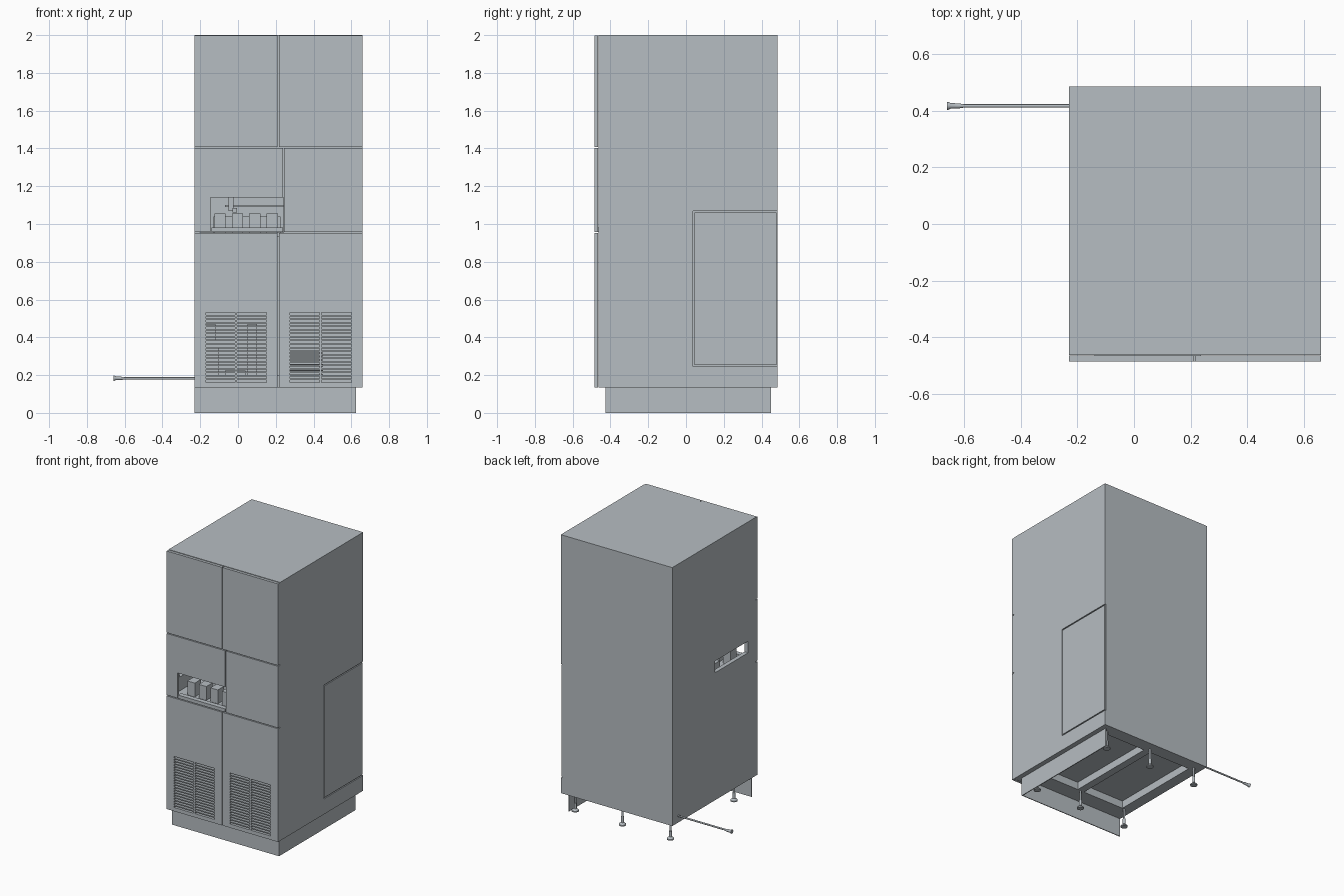
import bpy, math
from mathutils import Vector

if "Cube" in bpy.data.objects:
    bpy.data.objects.remove(bpy.data.objects["Cube"])

steel = bpy.data.materials.new("brushed_grey")
steel.use_nodes = True
GREY = (0.47, 0.51, 0.54, 1)
steel.diffuse_color = GREY
steel.node_tree.nodes["Principled BSDF"].inputs["Base Color"].default_value = GREY


def mesh_object(name, verts, faces):
    me = bpy.data.meshes.new(name)
    me.from_pydata(verts, [], faces)
    me.materials.append(steel)
    ob = bpy.data.objects.new(name, me)
    bpy.context.collection.objects.link(ob)
    return ob


def boxes(name, extents):
    """One object made from boxes given as (x0, x1, y0, y1, z0, z1)."""
    verts, faces = [], []
    for e in extents:
        b = len(verts)
        verts += [(e[i], e[2 + j], e[4 + k]) for i in (0, 1) for j in (0, 1) for k in (0, 1)]
        for f in ("0132", "4576", "0451", "2376", "0264", "1573"):
            quad = [b + int(c) for c in f]
            mid = sum((Vector(verts[v]) for v in quad), Vector()) / 4
            centre = Vector([(e[i] + e[i + 1]) / 2 for i in (0, 2, 4)])
            n = (Vector(verts[quad[1]]) - Vector(verts[quad[0]])).cross(
                Vector(verts[quad[2]]) - Vector(verts[quad[1]]))
            faces.append(quad if n.dot(mid - centre) > 0 else quad[::-1])
    return mesh_object(name, verts, faces)


def cut(ob, extents):
    """Subtract boxes from an object and discard the cutter."""
    cutter = boxes("cutter", extents)
    cutter.hide_render = True
    mod = ob.modifiers.new("cut", "BOOLEAN")
    mod.operation, mod.solver, mod.object = "DIFFERENCE", "EXACT", cutter
    bpy.context.view_layer.objects.active = ob
    bpy.ops.object.modifier_apply(modifier=mod.name)
    bpy.data.objects.remove(cutter)


def lathe(name, profile, origin, axis="Z", sides=16):
    """Turned part from (radius, distance along axis) pairs."""
    verts, faces = [], []
    for r, h in profile:
        for i in range(sides):
            a = 2 * math.pi * i / sides
            p = (r * math.cos(a), r * math.sin(a), h)
            if axis == "X":
                p = (p[2], p[0], p[1])
            verts.append(Vector(p) + Vector(origin))
    for k in range(len(profile) - 1):
        for i in range(sides):
            j = (i + 1) % sides
            faces.append([k * sides + i, k * sides + j, (k + 1) * sides + j, (k + 1) * sides + i])
    faces.append(list(range(sides))[::-1])
    faces.append([(len(profile) - 1) * sides + i for i in range(sides)])
    ob = mesh_object(name, verts, faces)
    bpy.ops.object.select_all(action="DESELECT")
    ob.select_set(True)
    bpy.context.view_layer.objects.active = ob
    bpy.ops.object.shade_smooth_by_angle(angle=math.radians(40))
    return ob


# Main dimensions
L, R, FRONT, BACK = -0.23, 0.66, -0.485, 0.485
BOTTOM, TOP, LOW, HIGH = 0.135, 2.0, 0.955, 1.405
SPLIT, MID_SPLIT, GAP = 0.213, 0.24, 0.003
DOOR_BACK = FRONT + 0.02
BODY_FRONT = DOOR_BACK + 0.002

# Cabinet with machine bay, serving bay, side hatch and underside recesses
cabinet = boxes("cabinet", [(L, R, BODY_FRONT, BACK, BOTTOM, TOP)])
cut(cabinet, [(L + 0.02, R - 0.02, BODY_FRONT - 0.1, BACK - 0.03, 0.2, LOW - 0.02)])
cut(cabinet, [(-0.2, MID_SPLIT, BODY_FRONT - 0.1, 0.0, LOW, 1.14)])
cut(cabinet, [(L - 0.1, -0.19, -0.38, -0.005, 1.055, 1.139)])
cut(cabinet, [(-0.15, 0.185, -0.3, 0.39, 0, 0.19), (0.24, 0.58, -0.3, 0.39, 0, 0.19)])
cut(cabinet, [(R - 0.008, R + 0.1, 0.036, BACK + 0.1, 0.246, 1.068)])

# Service panel on the side
boxes("service_panel", [(R - 0.008, R, 0.044, BACK - 0.006, 0.254, 1.06)])

# Upper doors
for side, x0, x1 in (("right", L, SPLIT - GAP), ("left", SPLIT + GAP, R)):
    boxes("upper_door_" + side, [(x0, x1, FRONT, DOOR_BACK, HIGH + GAP, TOP - 0.003)])

# Middle doors, the wide one cut away around the serving bay
serving_door = boxes("serving_door", [(L, MID_SPLIT - GAP, FRONT, DOOR_BACK, LOW + GAP, HIGH - GAP)])
cut(serving_door, [(-0.145, MID_SPLIT + 0.1, FRONT - 0.1, 0, LOW - 0.1, 1.14)])
boxes("middle_door_left", [(MID_SPLIT + GAP, R, FRONT, DOOR_BACK, LOW + GAP, HIGH - GAP)])

# Lower doors with two columns of vent slots each
ROWS, PITCH = 20, 0.0188
for side, x0, x1, g0, g1 in (("right", L, SPLIT - GAP, -0.17, 0.15),
                             ("left", SPLIT + GAP, R, 0.275, 0.6)):
    door = boxes("lower_door_" + side, [(x0, x1, FRONT, DOOR_BACK, BOTTOM, LOW - GAP)])
    mid = (g0 + g1) / 2
    slots = []
    for i in range(ROWS):
        z = 0.162 + i * PITCH
        for a, b in ((g0, mid - 0.005), (mid + 0.005, g1)):
            slots.append((a, b, FRONT - 0.1, 0, z, z + 0.011))
    cut(door, slots)

# Serving bay: front ledge, dispenser blocks, rail and nozzle
boxes("serving_ledge", [(-0.14, 0.237, FRONT, -0.45, LOW + GAP, 0.982)])
blocks = []
for i in range(4):
    x = -0.125 + i * 0.092
    blocks.append((x, x + 0.06, -0.4, -0.33, LOW, 1.055))
boxes("dispenser_blocks", blocks)
boxes("back_tray", [(-0.13, 0.225, -0.2, -0.05, LOW, 1.04)])
boxes("dispenser_rail", [(-0.07, MID_SPLIT, -0.28, -0.25, 1.09, 1.1)])
boxes("nozzle", [(-0.05, -0.025, -0.3, -0.281, 1.07, 1.14), (-0.03, -0.005, -0.32, -0.301, 1.06, 1.085)])

# Machinery behind the vents
boxes("condenser_fins", [(0.275, 0.45, -0.42, -0.2, 0.2 + i * 0.011, 0.205 + i * 0.011) for i in range(12)])
boxes("control_box", [(-0.17, -0.12, -0.35, -0.2, 0.385, 0.47)])
boxes("pump_unit", [(-0.07, 0.04, -0.38, -0.1, 0.2, 0.225), (0.05, 0.1, -0.3, 0.0, 0.2, 0.47),
                    (-0.17, -0.1, -0.3, -0.1, 0.2, 0.35)])

# Kick plates
boxes("front_kick_plate", [(L, 0.625, -0.425, -0.419, 0, BOTTOM)])
boxes("side_kick_plate", [(0.619, 0.625, -0.419, 0.45, 0, BOTTOM)])

# Levelling feet
for i, x in enumerate((-0.17, 0.213, 0.59)):
    for row, y in (("front", -0.305), ("back", 0.42)):
        lathe(f"{row}_foot_{i + 1}",
              [(0.024, 0), (0.024, 0.008), (0.01, 0.02), (0.01, 0.06), (0.007, 0.06), (0.007, BOTTOM)],
              (x, y, 0))

# Power lead with flared plug
lathe("power_lead", [(0.014, 0), (0.014, 0.005), (0.01, 0.012), (0.009, 0.04), (0.006, 0.06), (0.006, 0.435)],
      (-0.66, 0.417, 0.183), "X", 12)
